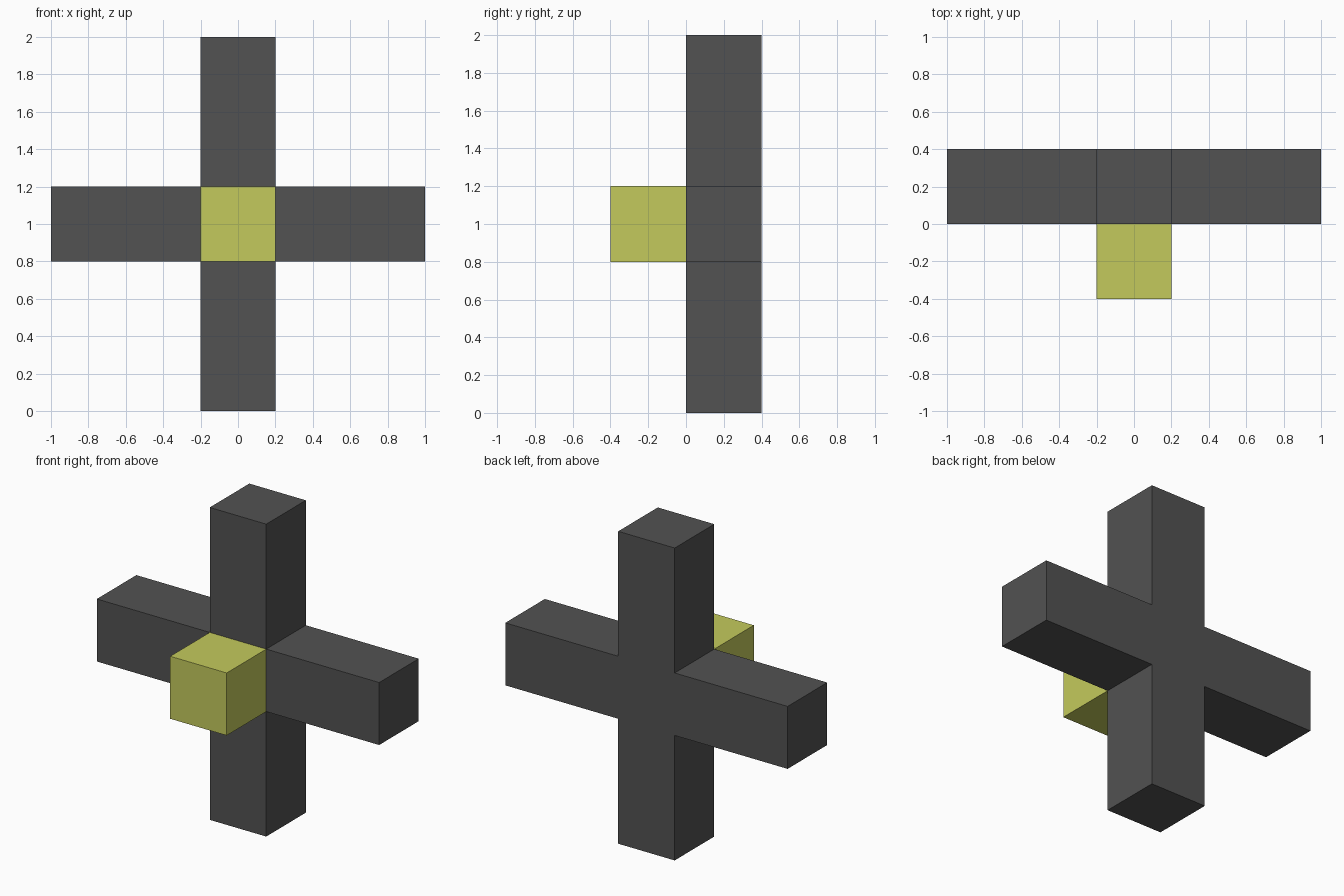
import bpy
import bmesh
from mathutils import Matrix

if "Cube" in bpy.data.objects:
    bpy.data.objects.remove(bpy.data.objects["Cube"])

S = 0.4      # side of one cube unit
ARM = 0.8    # length of each arm beyond the core


def material(name, rgb):
    mat = bpy.data.materials.new(name)
    mat.diffuse_color = (*rgb, 1.0)
    mat.use_nodes = True
    mat.node_tree.nodes["Principled BSDF"].inputs["Base Color"].default_value = mat.diffuse_color
    return mat


def finish(bm, name, mat):
    bm.normal_update()
    mesh = bpy.data.meshes.new(name)
    bm.to_mesh(mesh)
    bm.free()
    mesh.materials.append(mat)
    obj = bpy.data.objects.new(name, mesh)
    bpy.context.collection.objects.link(obj)
    return obj


def cube(center):
    bm = bmesh.new()
    bmesh.ops.create_cube(bm, size=S, matrix=Matrix.Translation(center))
    bm.normal_update()
    return bm


dark_grey = material("dark_grey", (0.084, 0.084, 0.084))
yellow_green = material("yellow_green", (0.552, 0.591, 0.107))

# Cross: a core cube with its left, right, top and bottom faces pulled out
bm = cube((0, S / 2, 1))
sides = [f for f in bm.faces if abs(f.normal.y) < 0.5]
for face in sides:
    direction = face.normal.copy()
    new = bmesh.ops.extrude_discrete_faces(bm, faces=[face])["faces"][0]
    bmesh.ops.translate(bm, verts=new.verts[:], vec=direction * ARM)
finish(bm, "cross_body", dark_grey)

# Cube on the front of the core
finish(cube((0, -S / 2, 1)), "front_cube", yellow_green)
